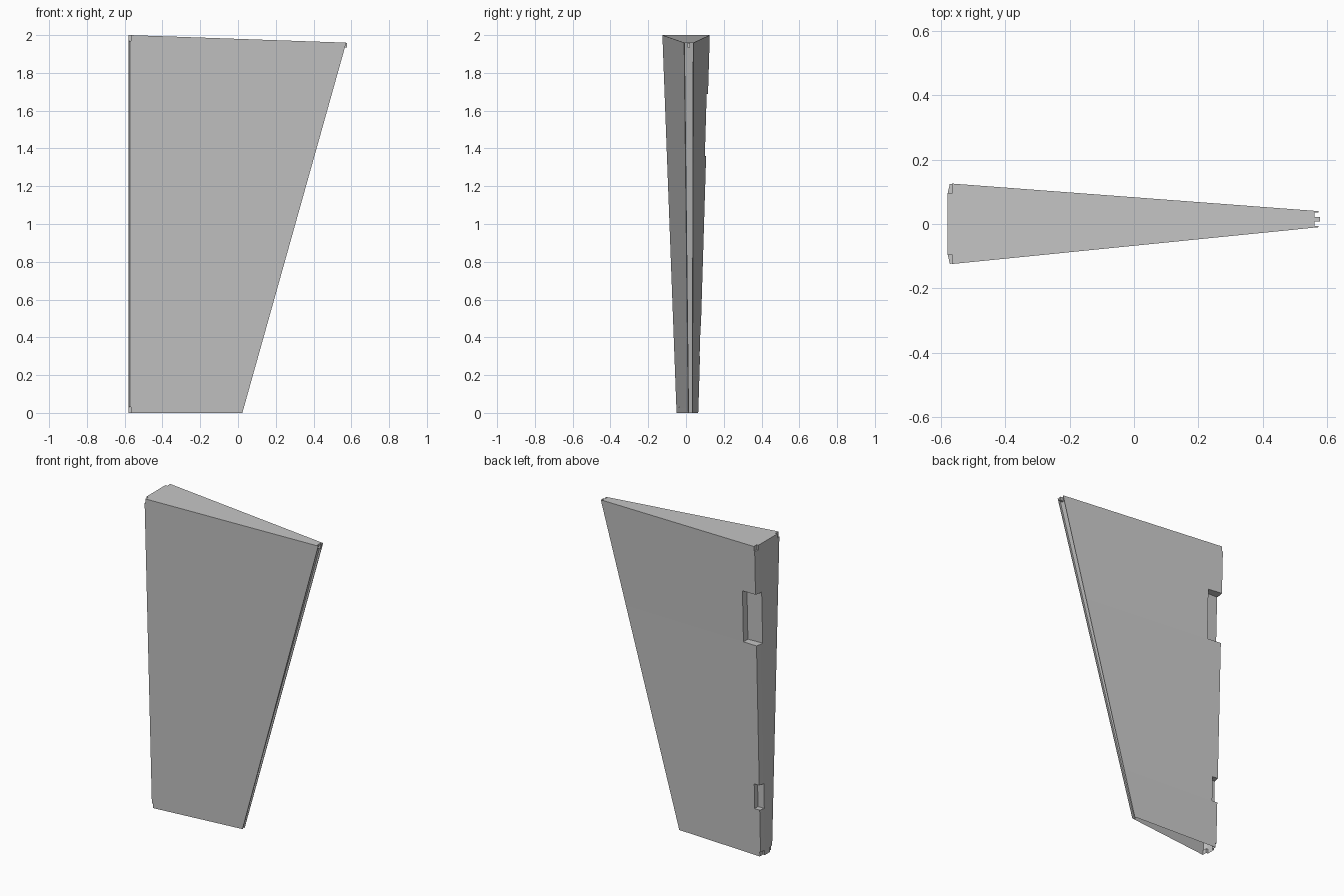
import bpy
import bmesh
from mathutils import Vector

cube = bpy.data.objects.get("Cube")
if cube:
    bpy.data.objects.remove(cube, do_unlink=True)

grey = bpy.data.materials.new("plain grey")
grey.use_nodes = True
colour = (0.56, 0.56, 0.56, 1)
grey.diffuse_color = colour
grey.node_tree.nodes["Principled BSDF"].inputs["Base Color"].default_value = colour

FRONT, BACK = -1, 1
CORNER_X, WALL_X = -0.572, -0.579


def add_object(name, bm):
    mesh = bpy.data.meshes.new(name)
    bm.to_mesh(mesh)
    bm.free()
    mesh.materials.append(grey)
    obj = bpy.data.objects.new(name, mesh)
    bpy.context.collection.objects.link(obj)


def panel_ends(t, side):
    """Thick corner y, thin edge x and thin edge y at height fraction t."""
    edge_x = 0.023 + 0.55 * t
    if side == BACK:
        return 0.065 + 0.061 * t, edge_x, 0.035 + 0.005 * t
    return -0.05 - 0.075 * t, edge_x, 0.012 - 0.022 * t


def point(t, x, y):
    """Point at height fraction t; the top slopes down to the thin edge."""
    edge_x = 0.023 + 0.55 * t
    return Vector((x, y, t * (2 - 0.04 * (x - CORNER_X) / (edge_x - CORNER_X))))


def corner(t, side, notch):
    """Points from panel to thick wall, with an optional (x, depth) notch."""
    y, edge_x, edge_y = panel_ends(t, side)
    if notch is None:
        return [point(t, CORNER_X, y), point(t, WALL_X, y - side * 0.03)]
    x, depth = notch
    panel_y = y + (edge_y - y) * (x - CORNER_X) / (edge_x - CORNER_X)
    floor_y = y - side * depth
    return [point(t, x, panel_y), point(t, x, floor_y), point(t, WALL_X, floor_y)]


def outline(t, front_notch, back_notch):
    """Wedge cross-section with a shallow channel in the thin edge."""
    low, edge_x, low_y = panel_ends(t, FRONT)
    high, edge_x, high_y = panel_ends(t, BACK)
    lip, floor_x = 0.004, edge_x - 0.012
    channel = [(edge_x, low_y), (edge_x, low_y + lip), (floor_x, low_y + lip),
               (floor_x, high_y - lip), (edge_x, high_y - lip), (edge_x, high_y)]
    return (corner(t, FRONT, front_notch)[::-1] + [point(t, *p) for p in channel]
            + corner(t, BACK, back_notch))


def add_face(bm, points):
    bm.faces.new([bm.verts.new(p) for p in points])


def add_ledge(bm, t, side, notch, faces_up):
    """Flat end of a notch."""
    points = corner(t, side, None) + corner(t, side, notch)[::-1]
    add_face(bm, points if faces_up == (side == BACK) else points[::-1])


# Height bands: end, front notch, back notch
relief = (-0.566, 0.031)
bands = [(0.015, relief, relief), (0.15, None, None),
         (0.23, None, (-0.535, 0.036)), (0.68, None, None),
         (0.845, None, (-0.475, 0.052)), (0.985, None, None),
         (1.0, relief, relief)]

# Hollow tapered panel, open underneath, with hinge notches and corner reliefs
bm = bmesh.new()
start = 0.0
for end, front, back in bands:
    lower, upper = outline(start, front, back), outline(end, front, back)
    for i in range(len(lower)):
        j = (i + 1) % len(lower)
        add_face(bm, (lower[i], lower[j], upper[j], upper[i]))
    for side, notch in ((FRONT, front), (BACK, back)):
        if notch and start > 0:
            add_ledge(bm, start, side, notch, True)
        if notch and end < 1:
            add_ledge(bm, end, side, notch, False)
    start = end
add_face(bm, outline(1.0, relief, relief))
bmesh.ops.remove_doubles(bm, verts=bm.verts, dist=0.0002)
add_object("tapered_panel", bm)

# Tiny pin at the upper end of the thin edge
bm = bmesh.new()
bmesh.ops.create_cube(bm, size=1)
for v in bm.verts:
    v.co = Vector((0.564, 0.015, 1.946)) + v.co * Vector((0.028, 0.014, 0.022))
add_object("edge_pin", bm)
